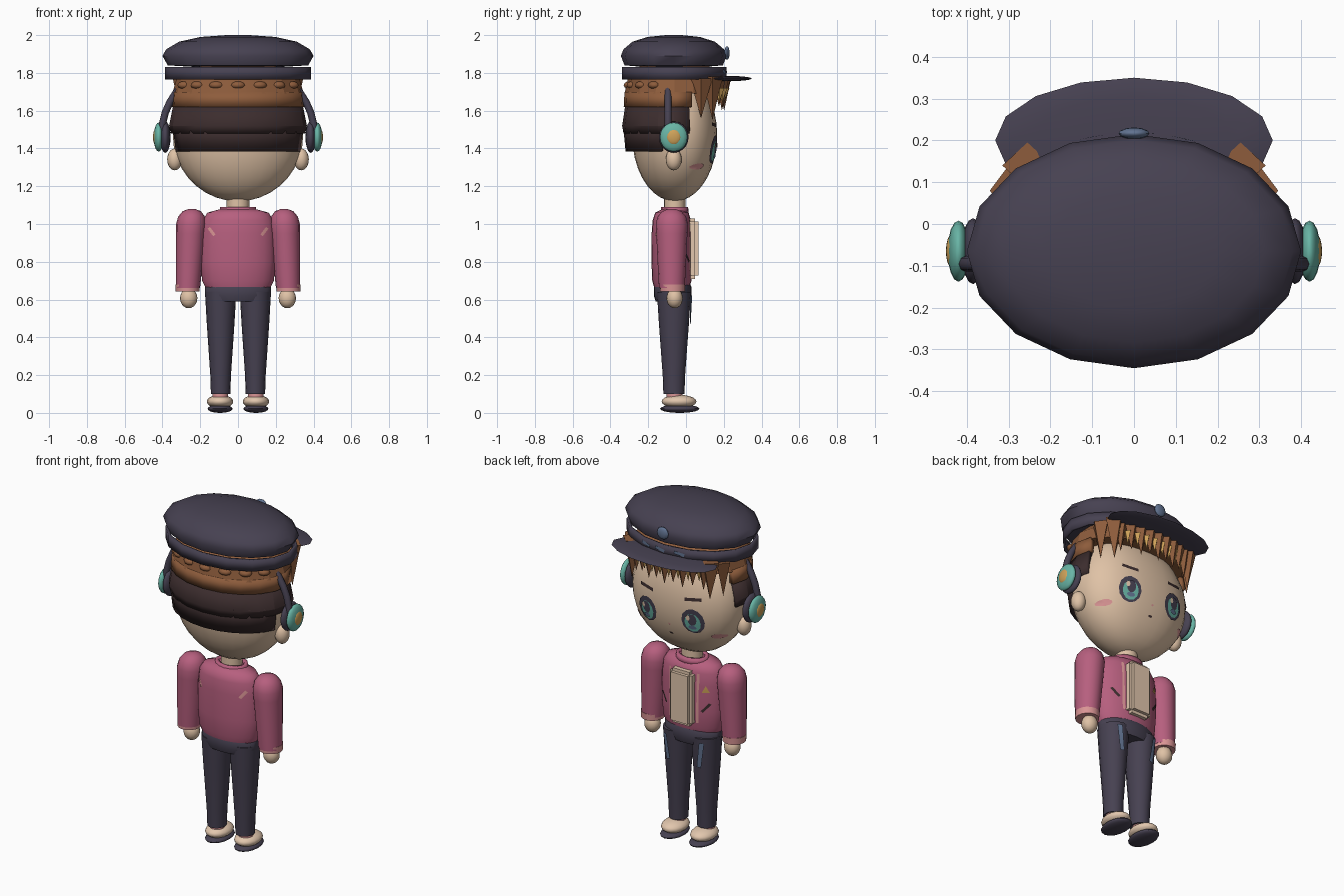
import bpy, bmesh, math
from mathutils import Matrix, Vector

old = bpy.data.objects.get("Cube")
if old:
    bpy.data.objects.remove(old)


def material(name, r, g, b):
    m = bpy.data.materials.new(name)
    m.use_nodes = True
    m.diffuse_color = (r, g, b, 1)
    m.node_tree.nodes["Principled BSDF"].inputs["Base Color"].default_value = (r, g, b, 1)
    return m


NAVY = material("dark navy", .062, .053, .083)
PINK = material("jacket pink", .47, .115, .21)
SKIN = material("skin", .74, .54, .38)
BROWN = material("hair brown", .27, .108, .045)
DARK = material("dark brown", .045, .026, .027)
TEAL = material("teal", .14, .46, .38)
GOLD = material("gold", .62, .36, .1)
BLUE = material("slate blue", .12, .17, .28)
ROSE = material("light rose", .7, .3, .3)
CREAM = material("cream", .76, .57, .42)

CY = -.06  # depth of the body's middle line


def finish(name, bm, mat, angle=40, thick=0):
    me = bpy.data.meshes.new(name)
    bm.to_mesh(me)
    bm.free()
    me.materials.append(mat)
    me.shade_smooth()
    me.set_sharp_from_angle(angle=math.radians(angle))
    ob = bpy.data.objects.new(name, me)
    bpy.context.collection.objects.link(ob)
    if thick:
        mod = ob.modifiers.new("thickness", "SOLIDIFY")
        mod.thickness = thick
        mod.offset = -1
    return ob


def ball(name, mat, loc, size, segs=16, rings=10):
    bm = bmesh.new()
    m = Matrix.Translation(loc) @ Matrix.Diagonal((*size, 1))
    bmesh.ops.create_uvsphere(bm, u_segments=segs, v_segments=rings, radius=1, matrix=m)
    return finish(name, bm, mat, 60)


def lathe(name, mat, profile, rx, ry, cx=0, cy=CY, segs=16, arc=None, cap=True, thick=0, angle=40):
    """Elliptical turning of (scale, height) points, listed from bottom to top."""
    bm = bmesh.new()
    a0, a1 = arc or (0, 360)
    n = segs if not arc else segs + 1
    rings = []
    for f, z in profile:
        angs = [math.radians(a0 + (a1 - a0) * i / segs) for i in range(n)]
        rings.append([bm.verts.new((cx + rx * f * math.cos(a), cy + ry * f * math.sin(a), z)) for a in angs])
    for lo, hi in zip(rings, rings[1:]):
        for i in range(segs):
            j = (i + 1) % n
            bm.faces.new((lo[i], lo[j], hi[j], hi[i]))
    if cap and not arc:
        bm.faces.new(rings[0][::-1])
        bm.faces.new(rings[-1])
    return finish(name, bm, mat, angle, thick)


def patch(name, mat, outline, surface, lift=.004, side=1):
    """Painted plate: a fan of (x, z) points laid on a surface y(x, z)."""
    bm = bmesh.new()
    mx = sum(p[0] for p in outline) / len(outline)
    mz = sum(p[1] for p in outline) / len(outline)
    vs = [bm.verts.new((x, surface(x, z) + side * lift, z)) for x, z in [(mx, mz)] + outline]
    for i in range(1, len(vs)):
        bm.faces.new((vs[0], vs[i], vs[i % len(outline) + 1]))
    bm.normal_update()
    for f in bm.faces:
        if f.normal.y * side < 0:
            f.normal_flip()
    return finish(name, bm, mat)


def oval(x, z, rx, rz, n=12):
    return [(x + rx * math.cos(math.tau * i / n), z + rz * math.sin(math.tau * i / n)) for i in range(n)]


def bar(x0, z0, x1, z1, w):
    d = Vector((z0 - z1, x1 - x0)).normalized() * w
    return [(x0 + d.x, z0 + d.y), (x1 + d.x, z1 + d.y), (x1 - d.x, z1 - d.y), (x0 - d.x, z0 - d.y)]


def spike(name, mat, x, y, top, tip, w, depth):
    bm = bmesh.new()
    m = Matrix.Translation((x, y, (top + tip) / 2)) @ Matrix.Diagonal((w, depth, 1, 1))
    bmesh.ops.create_cone(bm, cap_ends=True, segments=4, radius1=0, radius2=1, depth=top - tip, matrix=m)
    bmesh.ops.remove_doubles(bm, verts=bm.verts, dist=.0001)
    return finish(name, bm, mat, 10)


# Head, a ball with a broad flat face
HX, HY, HZ, HC, EX = .345, .225, .35, 1.47, 2.4
bm = bmesh.new()
bmesh.ops.create_uvsphere(bm, u_segments=28, v_segments=18, radius=1)
for v in bm.verts:
    h = math.hypot(v.co.x, v.co.y)
    k = 1
    if v.co.y > 0 and h > .001:
        k = (abs(v.co.x / h) ** EX + (v.co.y / h) ** EX) ** (-1 / EX)
    v.co = (v.co.x * k * HX, v.co.y * k * HY + CY, v.co.z * HZ + HC)
finish("head", bm, SKIN, 60)


def face_y(x, z):
    h = math.sqrt(max(.01, 1 - ((z - HC) / HZ) ** 2))
    return CY + HY * h * max(0, 1 - abs(x / (HX * h)) ** EX) ** (1 / EX)


# Face details
for s, side in ((1, "left"), (-1, "right")):
    ex, ez = s * .148, 1.395
    patch("eye_outline_" + side, NAVY, oval(ex, ez, .066, .075), face_y, .004)
    patch("iris_" + side, TEAL, oval(ex, ez - .008, .046, .056), face_y, .007)
    patch("pupil_" + side, NAVY, oval(ex, ez + .012, .026, .036), face_y, .01)
    patch("eye_glint_" + side, CREAM, oval(ex + .022, ez + .022, .012, .017, 8), face_y, .012)
    patch("eye_shine_" + side, BLUE, oval(ex, ez - .035, .024, .013, 8), face_y, .012)
    patch("eyebrow_" + side, DARK, bar(ex - s * .045, 1.52, ex + s * .05, 1.53, .009), face_y)
    patch("cheek_" + side, ROSE, oval(s * .26, 1.305, .032, .017, 10), face_y)
    ball("ear_" + side, SKIN, (s * .335, CY - .005, 1.342), (.04, .042, .058))
patch("nose", ROSE, oval(0, 1.345, .008, .006, 6), face_y)
patch("mouth", DARK, oval(0, 1.285, .014, .007, 6), face_y)

# Hair: clipped lower tiers, brown upper tiers and dome
RX, RY = .365, .278
lathe("hair_nape", DARK, [(.935, 1.385), (.985, 1.53)], RX, RY, arc=(195, 345), segs=10, thick=.03, angle=20)
lathe("hair_sides", DARK, [(.975, 1.48), (1, 1.52), (.94, 1.63)], RX, RY, arc=(163, 377), segs=12, thick=.03, angle=20)
lathe("hair_back", BROWN, [(.97, 1.62), (.955, 1.7)], RX, RY, arc=(160, 380), segs=12, thick=.03, angle=20)
lathe("hair_dome", BROWN, [(.955, 1.69), (.89, 1.77), (.72, 1.83), (.3, 1.85)], RX, RY, angle=20)
for i in range(7):
    a = math.radians(207 + 21 * i)
    ball(f"hair_tuft_{i}", BROWN, (.315 * math.cos(a), CY + .235 * math.sin(a), 1.735), (.042, .035, .022), 10, 6)

# Fringe of pointed locks
for i in range(9):
    x = -.22 + .055 * i
    y = CY + .262 * math.sqrt(1 - (x / .37) ** 2)
    spike(f"fringe_{i}", BROWN, x, y, 1.76, 1.6 + .02 * (i % 2), .042, .034)
    spike(f"fringe_streak_{i}", GOLD, x + .027, y + .002, 1.72, 1.645, .018, .026)
for s, side in ((1, "left"), (-1, "right")):
    spike("fringe_lock_" + side, BROWN, s * .255, .14, 1.78, 1.55, .06, .055)
    spike("temple_lock_" + side, BROWN, s * .3, .08, 1.77, 1.56, .045, .06)

# Cap
lathe("cap_crown", NAVY, [(.3, 1.825), (.93, 1.84), (1, 1.89), (.95, 1.925), (.78, 1.965), (.5, 1.99), (.15, 2)],
      .4, .28, cy=-.065, angle=55)
lathe("cap_band", NAVY, [(1, 1.765), (1, 1.832)], .387, .277, cy=-.062, cap=False, thick=.015)
ball("cap_visor", NAVY, (0, .2, 1.77), (.332, .15, .015), 16, 8)
ball("cap_badge", BLUE, (0, .217, 1.905), (.037, .014, .036), 12, 8)


def band_y(x, z):
    return -.062 + .272 * math.sqrt(1 - (x / .387) ** 2)


for x in (-.1, .02, .12):
    patch("cap_band_trim", BLUE, bar(x - .03, 1.80, x + .03, 1.81, .009), band_y, .008)

# Headphones
curve = bpy.data.curves.new("headphone_arch", "CURVE")
curve.dimensions = "3D"
curve.bevel_depth = .019
curve.bevel_resolution = 2
curve.materials.append(NAVY)
path = curve.splines.new("POLY")
path.points.add(20)
for i, p in enumerate(path.points):
    a = math.pi * i / 20
    p.co = (.405 * math.cos(a), -.095, 1.47 + .385 * math.sin(a), 1)
bpy.context.collection.objects.link(bpy.data.objects.new("headphone_arch", curve))
for s, side in ((1, "left"), (-1, "right")):
    for part, mat, x, t, r in (("cushion", NAVY, .385, .028, .083), ("shell", TEAL, .42, .026, .077),
                               ("cap", GOLD, .436, .014, .042)):
        ball(f"headphone_{part}_{side}", mat, (s * x, -.065, 1.46), (t, r * .95, r))

# Neck, torso and shirt
lathe("neck", SKIN, [(1, 1.04), (1, 1.16)], .06, .057)
lathe("collar", PINK, [(1, 1.05), (.95, 1.09)], .1, .075, cap=False, thick=.02)
TORSO = [(.86, .66), (.96, .7), (1, .8), (.99, .95), (.94, 1.02), (.82, 1.06), (.45, 1.08)]
lathe("jacket", PINK, TORSO, .198, .108, cy=-.075, segs=24, angle=50)


def torso_depth(x, z):
    f = 1
    for (f0, z0), (f1, z1) in zip(TORSO, TORSO[1:]):
        if z0 <= z <= z1:
            f = f0 + (f1 - f0) * (z - z0) / (z1 - z0)
    return .108 * f * math.sqrt(max(0, 1 - (x / (.198 * f)) ** 2))


def chest(x, z):
    return -.075 + torso_depth(x, z)


def back(x, z):
    return -.075 - torso_depth(x, z)


bm = bmesh.new()
bmesh.ops.create_cube(bm, size=1, matrix=Matrix.Translation((0, .025, .87)) @ Matrix.Diagonal((.145, .08, .32, 1)))
bmesh.ops.bevel(bm, geom=bm.edges[:], offset=.018, segments=2, affect="EDGES")
finish("shirt_front", bm, CREAM)
for s, side in ((1, "left"), (-1, "right")):
    patch("lapel_edge_" + side, ROSE, bar(s * .088, .73, s * .092, 1.02, .007), chest)
    patch("pocket_slash_" + side, DARK, bar(s * .115, .80, s * .155, .85, .007), chest)
    patch("back_slash_" + side, ROSE, bar(s * .125, .94, s * .155, .98, .008), back, .005, -1)
patch("chest_pin", GOLD, [(-.155, .915), (-.115, .915), (-.135, .955)], chest, .006)

# Arms, legs and shoes
for s, side in ((1, "left"), (-1, "right")):
    lathe("sleeve_" + side, PINK, [(.8, .66), (.84, .72), (.9, .82), (.97, .95), (1, 1), (.88, 1.04), (.6, 1.068), (.2, 1.08)],
          .08, .085, cx=s * .248, cy=-.075, angle=50)
    bpy.data.objects["sleeve_" + side].data.transform(
        Matrix.Shear("XY", 4, (-s * .05, 0)) @ Matrix.Translation((s * .05, 0, 0)))
    lathe("cuff_" + side, ROSE, [(1, .642), (1.03, .68)], .063, .066, cx=s * .267, cy=-.072)
    ball("hand_" + side, SKIN, (s * .261, CY, .607), (.046, .043, .053))

    def thigh(x, z, s=s):
        t = (z - .1) / .54
        r, cx = .052 + .03 * t, .092
        return CY - .003 + 1.1 * math.sqrt(max(0, r * r - (abs(x) - cx) ** 2))

    lathe("leg_" + side, NAVY, [(.62, .1), (.66, .2), (.88, .47), (1, .64)], .083, .09, cx=s * .092, cy=-.064)
    patch("trouser_stripe_" + side, BLUE, bar(s * .1, .47, s * .12, .62, .013), thigh, .008)
    lathe("sock_" + side, ROSE, [(1, .06), (1, .115)], .042, .042, cx=s * .094)
    ball("shoe_" + side, CREAM, (s * .095, -.037, .06), (.07, .092, .036))
    ball("sole_" + side, NAVY, (s * .095, -.033, .022), (.066, .104, .022))
lathe("hips", NAVY, [(.9, .59), (1, .62), (1, .665), (.9, .685)], .176, .1, cy=-.07, segs=24)
